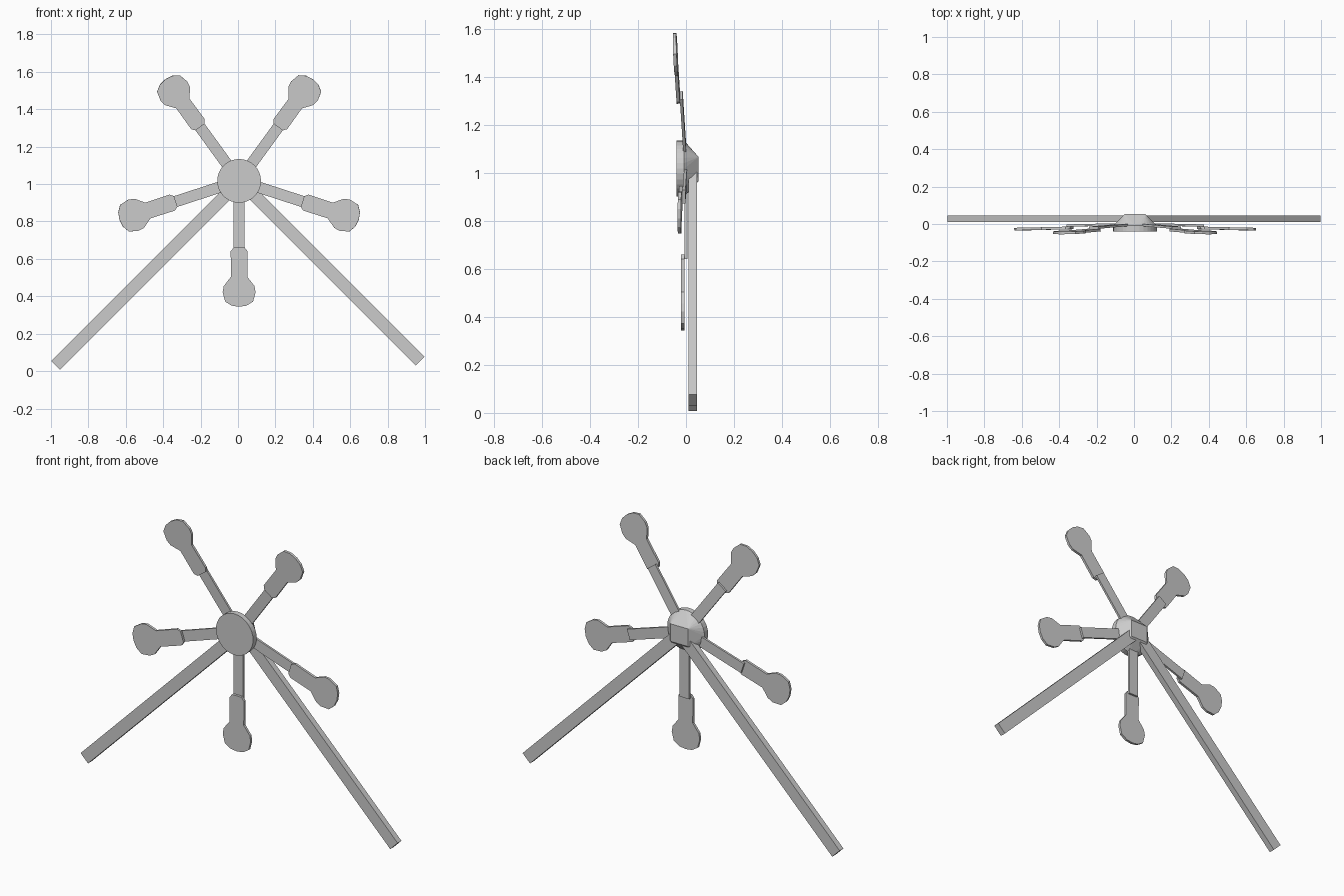
import bpy, bmesh
from math import radians, sin, cos, pi
from mathutils import Matrix, Vector

if "Cube" in bpy.data.objects:
    bpy.data.objects.remove(bpy.data.objects["Cube"])

HUB = Vector((0.006, 0, 1.017))


def make_object(name, bm, matrix=None):
    bmesh.ops.recalc_face_normals(bm, faces=bm.faces)
    mesh = bpy.data.meshes.new(name)
    bm.to_mesh(mesh)
    bm.free()
    obj = bpy.data.objects.new(name, mesh)
    bpy.context.collection.objects.link(obj)
    if matrix:
        obj.matrix_world = matrix
    return obj


def plate(name, outline, y0, y1, matrix):
    """Extrude an x/z outline from y0 to y1."""
    bm = bmesh.new()
    face = bm.faces.new([bm.verts.new((x, y0, z)) for x, z in outline])
    ext = bmesh.ops.extrude_face_region(bm, geom=[face])
    bmesh.ops.translate(bm, vec=(0, y1 - y0, 0),
                        verts=[v for v in ext["geom"] if isinstance(v, bmesh.types.BMVert)])
    return make_object(name, bm, matrix)


def bar(name, half, start, end, y0, y1, matrix):
    outline = [(-half, -start), (half, -start), (half, -end), (-half, -end)]
    return plate(name, outline, y0, y1, matrix)


# Hub: round front disc tapering to a square back
bm = bmesh.new()
for y in (-0.04, -0.008):
    for i in range(32):
        a = 2 * pi * i / 32
        bm.verts.new((0.117 * cos(a), y, 0.117 * sin(a)))
for x in (-0.055, 0.055):
    for z in (-0.052, 0.048):
        bm.verts.new((x, 0.053, z))
bmesh.ops.convex_hull(bm, input=bm.verts)
bmesh.ops.dissolve_limit(bm, angle_limit=0.01, verts=bm.verts, edges=bm.edges)
make_object("hub", bm, Matrix.Translation(HUB))

# Five arms, each a flat stem with a spoon-shaped paddle in front of its end
half_profile = [(0.030, 0.357), (0.045, 0.376), (0.044, 0.513), (0.082, 0.562),
                (0.088, 0.595), (0.075, 0.645), (0.040, 0.667)]
paddle_outline = ([(x, -r) for x, r in half_profile] + [(0, -0.673)]
                  + [(-x, -r) for x, r in reversed(half_profile)])
for i, tilt in enumerate((0.0, 0.022, 0.052, 0.052, 0.022)):
    m = (Matrix.Translation(HUB) @ Matrix.Rotation(radians(72 * i), 4, 'Y')
         @ Matrix.Rotation(-tilt, 4, 'X'))
    bar(f"arm_stem_{i + 1}", 0.03, 0.04, 0.377, -0.006, 0.006, m)
    plate(f"arm_paddle_{i + 1}", paddle_outline, -0.020, -0.006, m)

# Two diagonal legs
for name, side, top, length in (("left_leg", 1, 1.006, 1.379), ("right_leg", -1, 1.026, 1.377)):
    m = Matrix.Translation((0, 0, top)) @ Matrix.Rotation(side * radians(45), 4, 'Y')
    bar(name, 0.033, 0.03, length, 0.011, 0.045, m)
